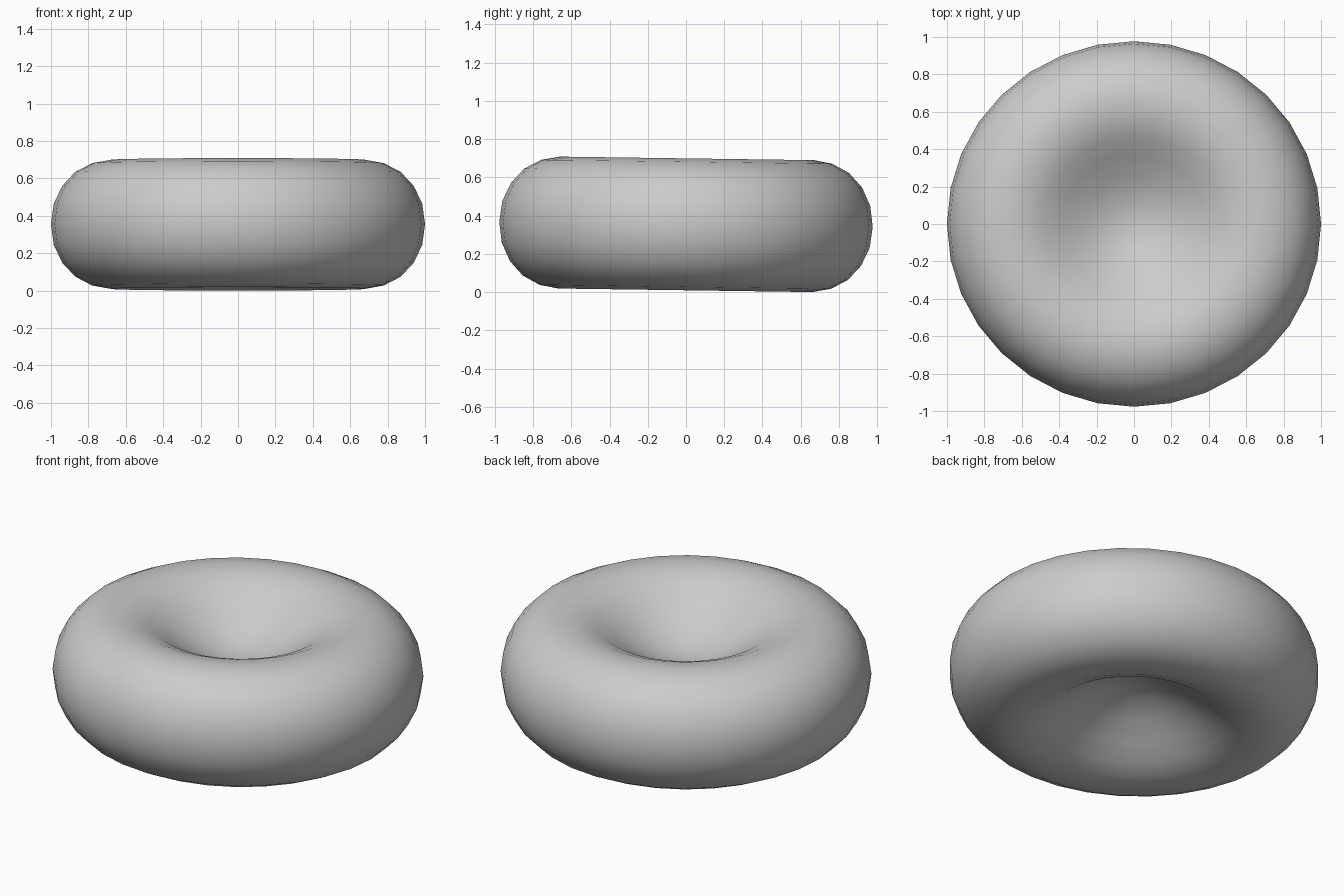
import bpy, bmesh, math
from mathutils import Matrix

cube = bpy.data.objects.get("Cube")
if cube:
    bpy.data.objects.remove(cube, do_unlink=True)

# Single plain grey material
grey = bpy.data.materials.new("light_grey")
grey.use_nodes = True
colour = (0.6, 0.6, 0.6, 1)
grey.diffuse_color = colour
grey.node_tree.nodes["Principled BSDF"].inputs["Base Color"].default_value = colour

SEGMENTS = 32
TILT = math.radians(-0.8)

# Upper half of the section, from the dimple centre to the outer edge
upper = [(0, .08), (.13, .10), (.26, .155), (.38, .23), (.48, .292), (.57, .33),
         (.68, .345), (.78, .327), (.87, .28), (.94, .205), (.985, .11), (1, 0)]
section = upper + [(r, -z) for r, z in reversed(upper[:-1])]

# Dimpled disc, spun round the upright axis
bm = bmesh.new()
verts = [bm.verts.new((r, 0, z)) for r, z in section]
edges = [bm.edges.new(pair) for pair in zip(verts, verts[1:])]
bmesh.ops.spin(bm, geom=verts + edges, cent=(0, 0, 0), axis=(0, 0, 1),
               angle=math.tau, steps=SEGMENTS, use_merge=True)
bmesh.ops.remove_doubles(bm, verts=bm.verts, dist=0.0005)
bmesh.ops.recalc_face_normals(bm, faces=bm.faces)

# Slightly oval and tipped, resting on the ground
bm.transform(Matrix.Rotation(TILT, 4, 'X') @ Matrix.Diagonal((1, .977, 1, 1)))
lowest = min(v.co.z for v in bm.verts)
bmesh.ops.translate(bm, verts=bm.verts, vec=(0, 0, -lowest))
for face in bm.faces:
    face.smooth = True

mesh = bpy.data.meshes.new("dimpled_disc")
bm.to_mesh(mesh)
bm.free()
mesh.materials.append(grey)
disc = bpy.data.objects.new("dimpled_disc", mesh)
bpy.context.collection.objects.link(disc)
